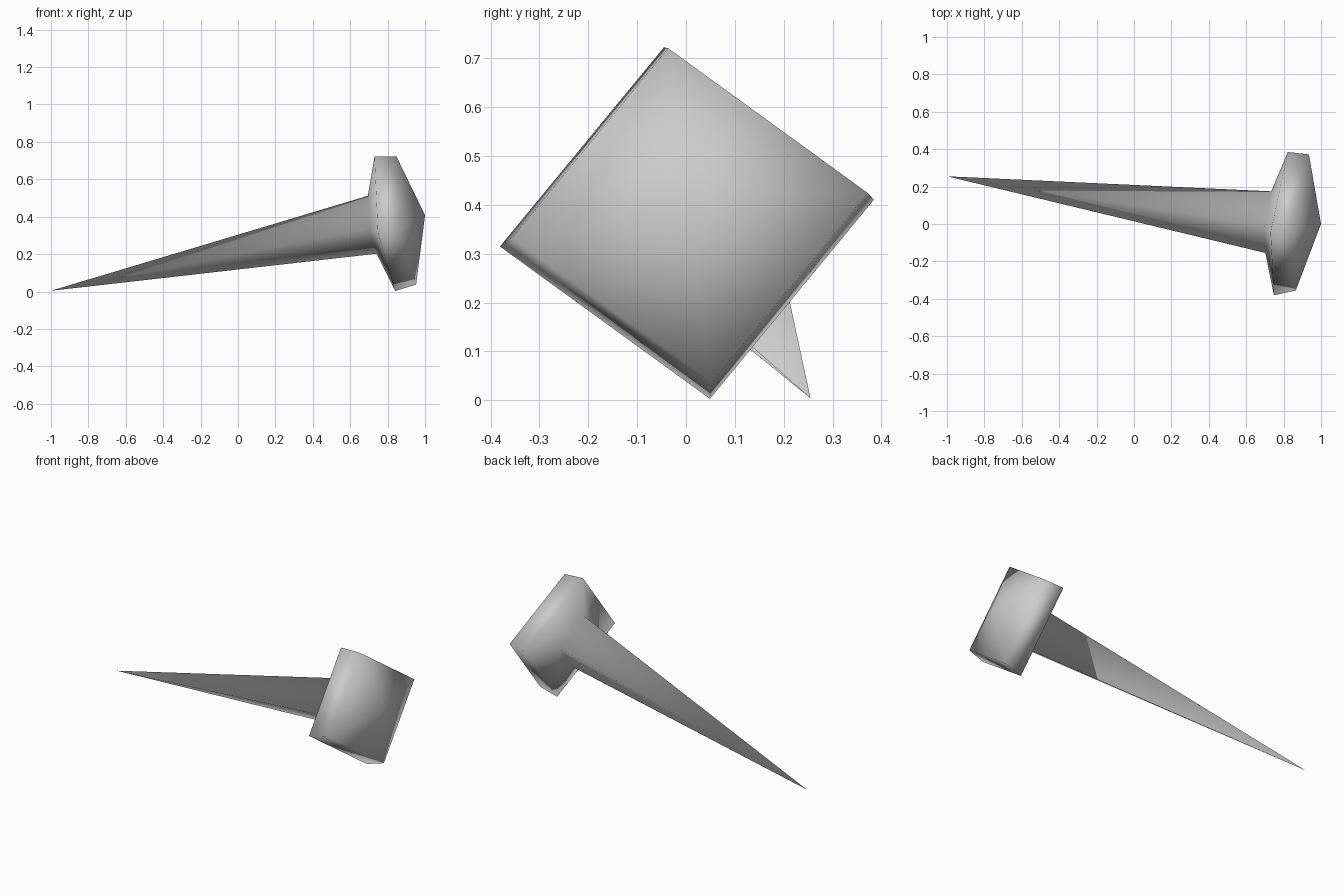
import bpy, bmesh
from mathutils import Vector

cube = bpy.data.objects.get("Cube")
if cube:
    bpy.data.objects.remove(cube, do_unlink=True)

# Plain metal
steel = bpy.data.materials.new("grey_steel")
steel.use_nodes = True
steel.diffuse_color = (0.6, 0.6, 0.6, 1)
steel.node_tree.nodes["Principled BSDF"].inputs["Base Color"].default_value = (0.6, 0.6, 0.6, 1)

# Half diagonals of the tilted square cross-section
U = Vector((-0.055, -0.047, 0.36))
V = Vector((0.037, 0.383, 0.048))

bm = bmesh.new()


def ring(centre, scale):
    c = Vector(centre)
    return [bm.verts.new(c + d * scale) for d in (U, V, -U, -V)]


def bridge(a, b):
    for i in range(4):
        j = (i + 1) % 4
        bm.faces.new((a[i], a[j], b[j], b[i]))


def fan(loop, point):
    tip = bm.verts.new(point)
    for i in range(4):
        bm.faces.new((loop[i], loop[(i + 1) % 4], tip))


# Pointed shank, flared under-head, rim and low peaked crown in one skin
neck = ring((0.718, 0.01, 0.357), 0.43)
rim_back = ring((0.785, 0.002, 0.363), 1)
rim_front = ring((0.9, 0.008, 0.379), 0.95)
fan(neck, (-1, 0.255, 0.004))
bridge(neck, rim_back)
bridge(rim_back, rim_front)
fan(rim_front, (1, 0, 0.408))
bmesh.ops.recalc_face_normals(bm, faces=bm.faces)
for f in bm.faces:
    f.smooth = True

mesh = bpy.data.meshes.new("square_spike_nail")
bm.to_mesh(mesh)
bm.free()
mesh.materials.append(steel)
nail = bpy.data.objects.new("square_spike_nail", mesh)
bpy.context.collection.objects.link(nail)
